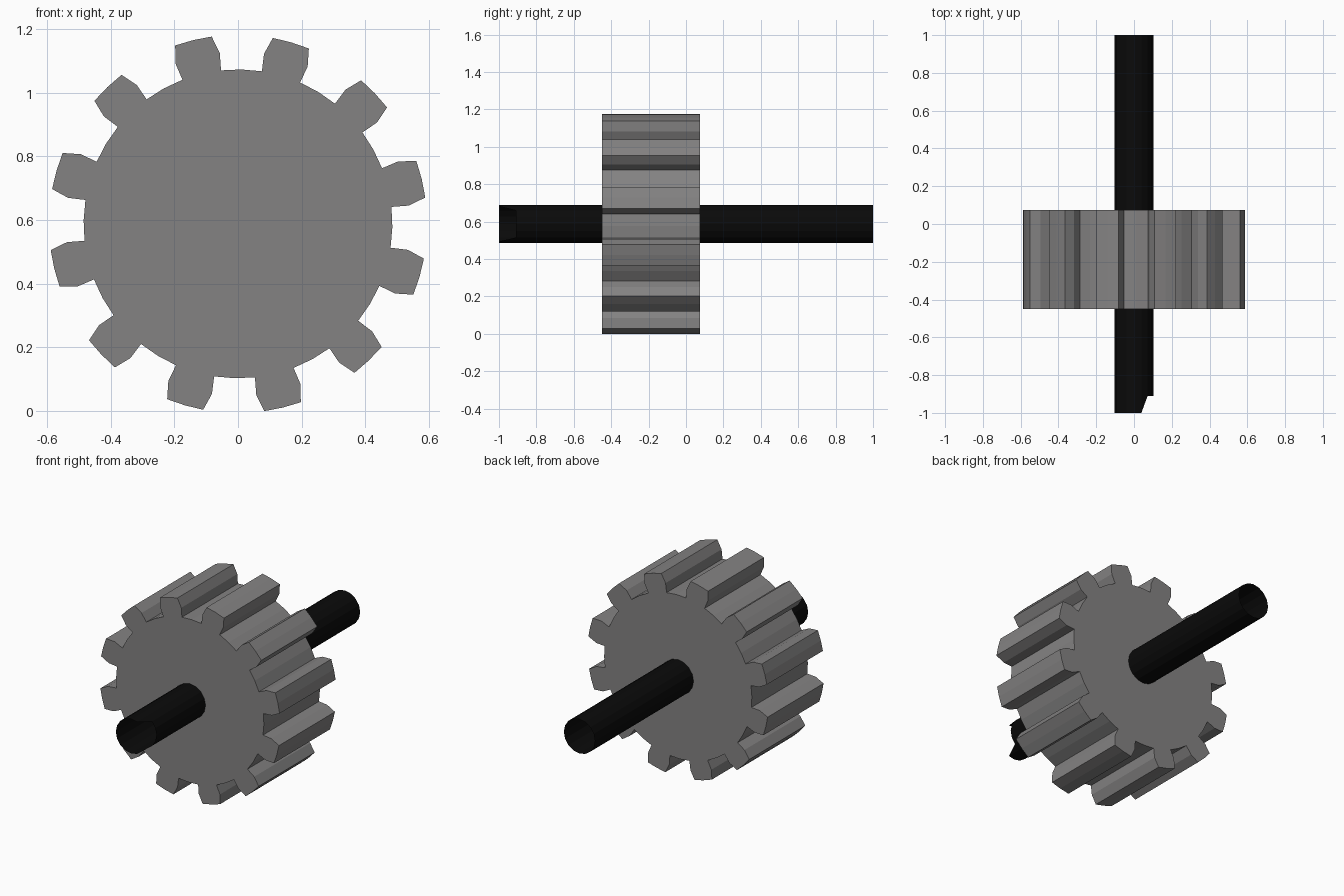
import bpy, bmesh
from math import cos, sin, radians

if "Cube" in bpy.data.objects:
    bpy.data.objects.remove(bpy.data.objects["Cube"])

CZ = 0.588          # axle height
TEETH = 12


def make_object(name, bm, color):
    mesh = bpy.data.meshes.new(name)
    bm.to_mesh(mesh)
    bm.free()
    obj = bpy.data.objects.new(name, mesh)
    bpy.context.collection.objects.link(obj)
    mat = bpy.data.materials.new(name + "_material")
    mat.diffuse_color = (*color, 1)
    mat.use_nodes = True
    mat.node_tree.nodes["Principled BSDF"].inputs["Base Color"].default_value = mat.diffuse_color
    mesh.materials.append(mat)
    return obj


def polar(r, deg, y):
    return (r * cos(radians(deg)), y, CZ + r * sin(radians(deg)))


# Gear: one tooth profile (radius, angle) repeated round the axle, then extruded
tooth = [(0.485, -15), (0.485, -7.4), (0.54, -7.6), (0.594, -5.7),
         (0.594, 0), (0.594, 5.7), (0.54, 7.6), (0.485, 7.4)]
bm = bmesh.new()
outline = [bm.verts.new(polar(r, 13.7 + i * 360 / TEETH + a, -0.45))
           for i in range(TEETH) for r, a in tooth]
face = bm.faces.new(outline)
side = bmesh.ops.extrude_face_region(bm, geom=[face])["geom"]
bmesh.ops.translate(bm, vec=(0, 0.525, 0),
                    verts=[v for v in side if isinstance(v, bmesh.types.BMVert)])
bmesh.ops.recalc_face_normals(bm, faces=bm.faces)
make_object("gear", bm, (0.23, 0.225, 0.225))

# Shaft: open 16-sided tube with a notch on the right of its front end
SIDES = 16
NOTCH_Y = -0.91
bm = bmesh.new()
rings = [[bm.verts.new(polar(0.102, i * 360 / SIDES, y)) for i in range(SIDES)]
         for y in (-1, NOTCH_Y, 1)]
front, notch, back = rings
for i in range(SIDES):
    j = (i + 1) % SIDES
    bm.faces.new((notch[i], notch[j], back[j], back[i]))
    if i in (0, 1, 14, 15):        # missing faces
        continue
    if i == 2:                     # slanted notch edges
        bm.faces.new((front[j], notch[j], notch[i]))
    elif i == 13:
        bm.faces.new((front[i], notch[j], notch[i]))
    else:
        bm.faces.new((front[i], front[j], notch[j], notch[i]))
bmesh.ops.delete(bm, geom=[v for v in bm.verts if not v.link_faces], context='VERTS')
bmesh.ops.recalc_face_normals(bm, faces=bm.faces)
make_object("shaft", bm, (0.003, 0.003, 0.003))
